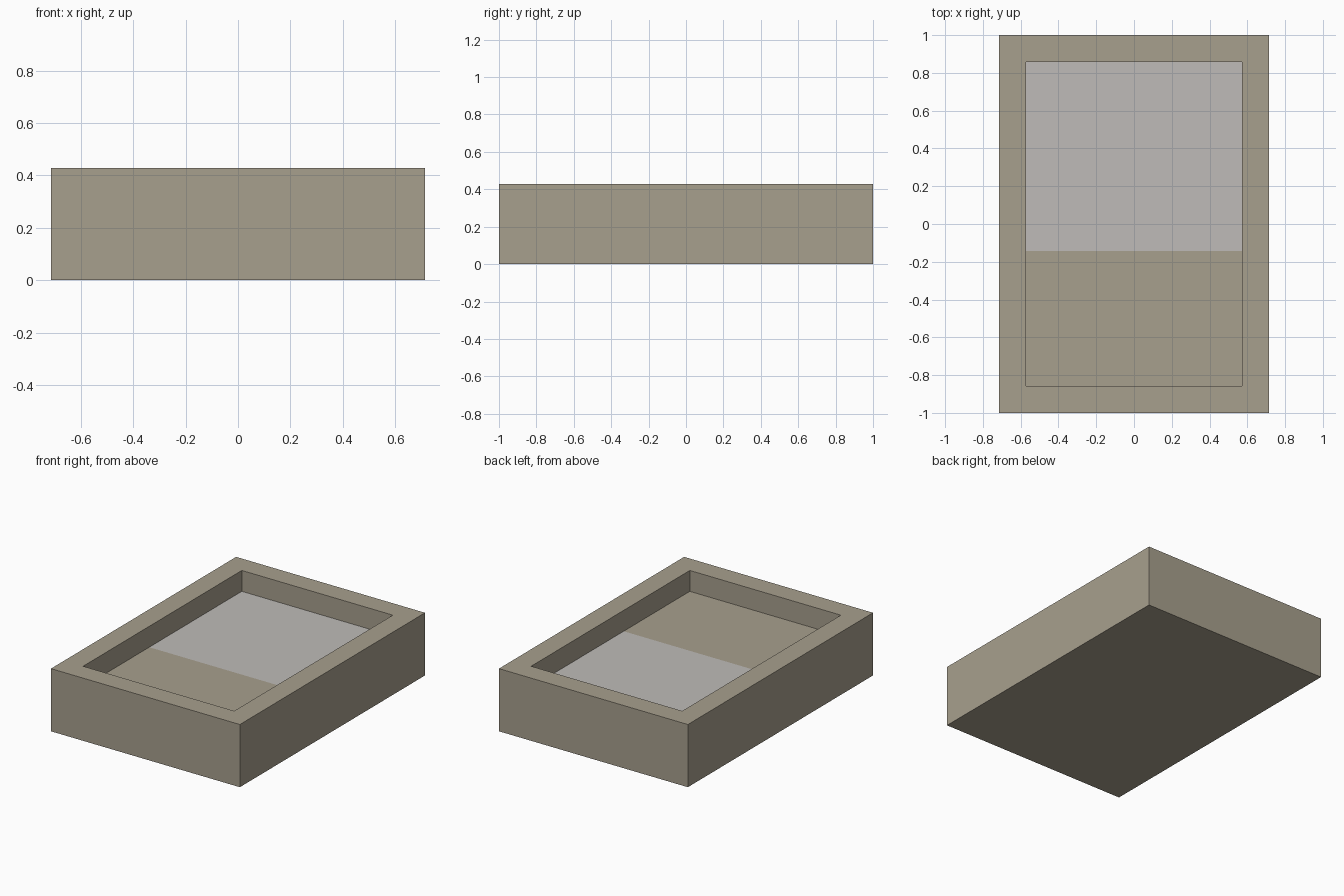
import bpy
import bmesh
from mathutils import Matrix, Vector

default_cube = bpy.data.objects.get("Cube")
if default_cube:
    bpy.data.objects.remove(default_cube, do_unlink=True)

UNIT = 1 / 7                                   # wall thickness and recess depth
SIZE = Vector((10, 14, 3)) * UNIT              # outer size of the tray
PANEL_EDGE = -UNIT                             # front edge of the pale panel


def make_material(name, color):
    mat = bpy.data.materials.new(name)
    mat.use_nodes = True
    mat.diffuse_color = (*color, 1)
    mat.node_tree.nodes["Principled BSDF"].inputs["Base Color"].default_value = (*color, 1)
    return mat


# Solid tray body standing on the ground
bm = bmesh.new()
bmesh.ops.create_cube(bm, size=1, matrix=Matrix.Translation((0, 0, SIZE.z / 2)) @ Matrix.Diagonal((*SIZE, 1)))
bm.normal_update()

# Rim, then the recess sunk straight down
floor = max(bm.faces, key=lambda f: f.calc_center_median().z)
bmesh.ops.inset_region(bm, faces=[floor], thickness=UNIT, use_even_offset=True)
walls = bmesh.ops.extrude_discrete_faces(bm, faces=[floor])
floor = walls["faces"][0]
bmesh.ops.translate(bm, verts=floor.verts, vec=(0, 0, -UNIT))

# Split the recess floor into a bare strip and a pale panel
bmesh.ops.bisect_plane(bm, geom=[floor, *floor.edges, *floor.verts],
                       plane_co=(0, PANEL_EDGE, 0), plane_no=(0, 1, 0))
bm.normal_update()
floor_z = SIZE.z - UNIT
for face in bm.faces:
    center = face.calc_center_median()
    on_floor = face.normal.z > 0.9 and abs(center.z - floor_z) < 0.01
    face.material_index = int(on_floor and center.y > PANEL_EDGE)

mesh = bpy.data.meshes.new("tray")
bm.to_mesh(mesh)
bm.free()
mesh.materials.append(make_material("taupe", (0.39, 0.35, 0.27)))
mesh.materials.append(make_material("pale grey", (0.52, 0.50, 0.48)))
bpy.context.collection.objects.link(bpy.data.objects.new("tray", mesh))
